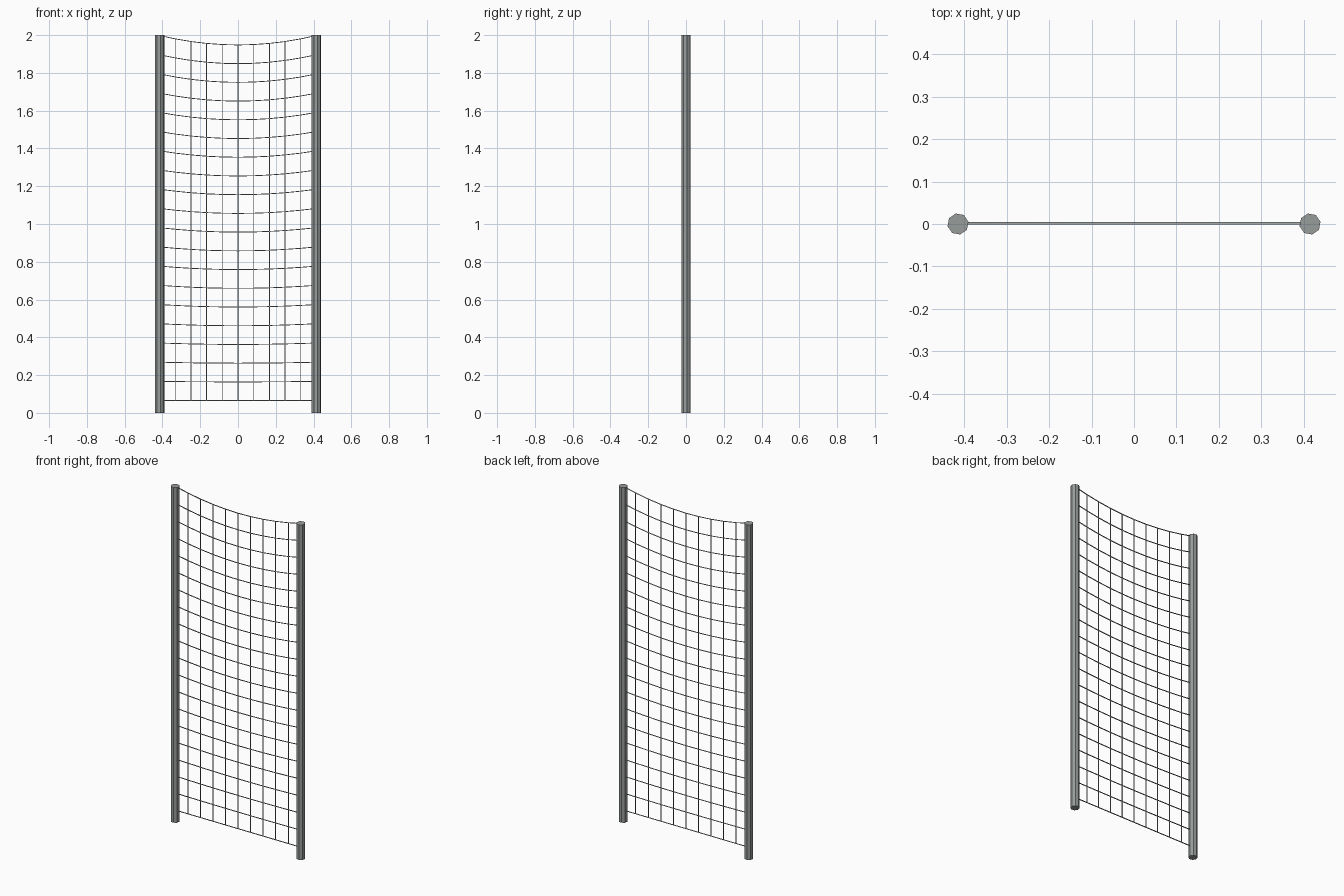
import bpy, bmesh, math

if "Cube" in bpy.data.objects:
    bpy.data.objects.remove(bpy.data.objects["Cube"])

HALF = 0.415      # post centre distance from the middle
COLS, ROWS = 10, 20
R = 0.0025        # wire radius


def material(name, rgb):
    m = bpy.data.materials.new(name)
    m.diffuse_color = (*rgb, 1)
    m.use_nodes = True
    m.node_tree.nodes["Principled BSDF"].inputs["Base Color"].default_value = m.diffuse_color
    return m


grey = material("steel grey", (0.31, 0.335, 0.328))


def net_point(col, row):
    """Grid point; rows sag more the higher they are."""
    x = -HALF + 2 * HALF * col / COLS
    t = row / (ROWS - 1)
    sag = 0.05 * t * (1 - (x / HALF) ** 2)
    return x, 0.065 + 1.933 * t - sag


def wire(bm, pts):
    """Triangular tube along a path in the xz plane."""
    rings = []
    for i, (x, z) in enumerate(pts):
        a, b = pts[max(i - 1, 0)], pts[min(i + 1, len(pts) - 1)]
        d = math.hypot(b[0] - a[0], b[1] - a[1])
        nx, nz = -(b[1] - a[1]) / d * R, (b[0] - a[0]) / d * R
        rings.append([bm.verts.new((x + s * nx, y * R, z + s * nz))
                      for s, y in ((0, 2), (-0.87, -0.5), (0.87, -0.5))])
    for p, q in zip(rings, rings[1:]):
        for k in range(3):
            bm.faces.new((p[k], p[(k + 1) % 3], q[(k + 1) % 3], q[k]))
    bm.faces.new(rings[0])
    bm.faces.new(rings[-1][::-1])


# Faceted posts
for side, name in ((-1, "left_post"), (1, "right_post")):
    bpy.ops.mesh.primitive_cylinder_add(vertices=8, radius=0.0252, depth=2,
                                        location=(side * HALF, 0, 1),
                                        rotation=(0, 0, math.radians(12)))
    post = bpy.context.object
    post.name = name
    post.data.materials.append(grey)

# Sagging wire net
bm = bmesh.new()
for row in range(ROWS):
    wire(bm, [net_point(c, row) for c in range(COLS + 1)])
for col in range(1, COLS):
    wire(bm, [net_point(col, 0), net_point(col, ROWS - 1)])
bmesh.ops.recalc_face_normals(bm, faces=bm.faces[:])
mesh = bpy.data.meshes.new("net")
bm.to_mesh(mesh)
bm.free()
mesh.materials.append(grey)
bpy.context.collection.objects.link(bpy.data.objects.new("net", mesh))
